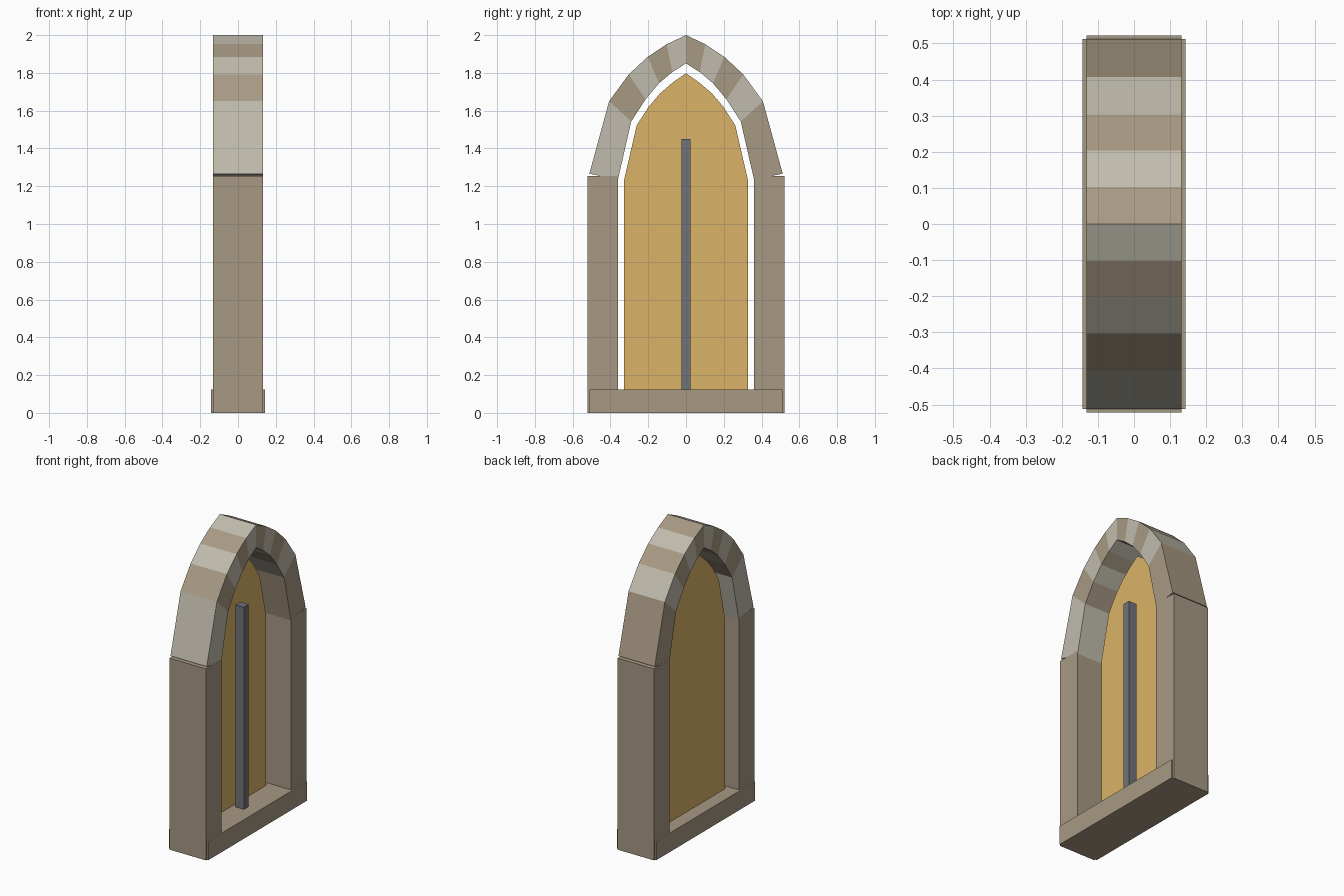
import bpy

old = bpy.data.objects.get("Cube")
if old:
    bpy.data.objects.remove(old)


def material(name, rgb):
    m = bpy.data.materials.new(name)
    m.use_nodes = True
    col = (*rgb, 1)
    m.diffuse_color = col
    m.node_tree.nodes["Principled BSDF"].inputs["Base Color"].default_value = col
    return m


brown_stone = material("brown_stone", (0.39, 0.32, 0.23))
pale_stone = material("pale_stone", (0.53, 0.50, 0.42))
amber_glass = material("amber_glass", (0.70, 0.45, 0.136))
lead_grey = material("lead_grey", (0.165, 0.171, 0.185))


def slab(name, outline, x0, x1, mat):
    """Extrude a (y, z) outline, counter-clockwise seen from +x, from x0 to x1."""
    n = len(outline)
    verts = [(x, y, z) for x in (x0, x1) for y, z in outline]
    faces = [list(range(n))[::-1], list(range(n, 2 * n))]
    for i in range(n):
        j = (i + 1) % n
        faces.append((i, j, n + j, n + i))
    mesh = bpy.data.meshes.new(name)
    mesh.from_pydata(verts, [], faces)
    mesh.materials.append(mat)
    obj = bpy.data.objects.new(name, mesh)
    bpy.context.collection.objects.link(obj)
    return obj


def box(name, y0, y1, z0, z1, x0, x1, mat):
    return slab(name, [(y0, z0), (y1, z0), (y1, z1), (y0, z1)], x0, x1, mat)


# Sill and the two jambs
box("sill", -0.512, 0.512, 0, 0.125, -0.143, 0.143, brown_stone)
box("front_jamb", -0.522, -0.36, 0, 1.255, -0.132, 0.132, brown_stone)
box("back_jamb", 0.36, 0.522, 0, 1.255, -0.132, 0.132, brown_stone)

# Pointed arch: half profiles from the springing up to the apex
outer = [(0.512, 1.266), (0.407, 1.65), (0.303, 1.792),
         (0.203, 1.885), (0.102, 1.952), (0, 2.0)]
inner = [(0.36, 1.236), (0.29, 1.543), (0.214, 1.66),
         (0.143, 1.745), (0.073, 1.804), (0, 1.85)]

# Arch stones alternate in colour all the way round
for i in range(5):
    quad = [outer[i], outer[i + 1], inner[i + 1], inner[i]]
    mirrored = [(-y, z) for y, z in reversed(quad)]
    mats = (brown_stone, pale_stone) if i % 2 == 0 else (pale_stone, brown_stone)
    slab(f"back_arch_stone_{i + 1}", quad, -0.1315, 0.1315, mats[0])
    slab(f"front_arch_stone_{i + 1}", mirrored, -0.1315, 0.1315, mats[1])

# Glass pane following the arch
half = [(0.327, 0.125), (0.327, 1.236), (0.261, 1.522), (0.198, 1.62),
        (0.137, 1.692), (0.069, 1.75), (0, 1.798)]
pane = half + [(-y, z) for y, z in reversed(half[:-1])]
slab("glass_pane", pane, -0.055, -0.025, amber_glass)

# Upright bar in front of the glass
box("upright_bar", -0.025, 0.025, 0.125, 1.45, 0.0, 0.06, lead_grey)
